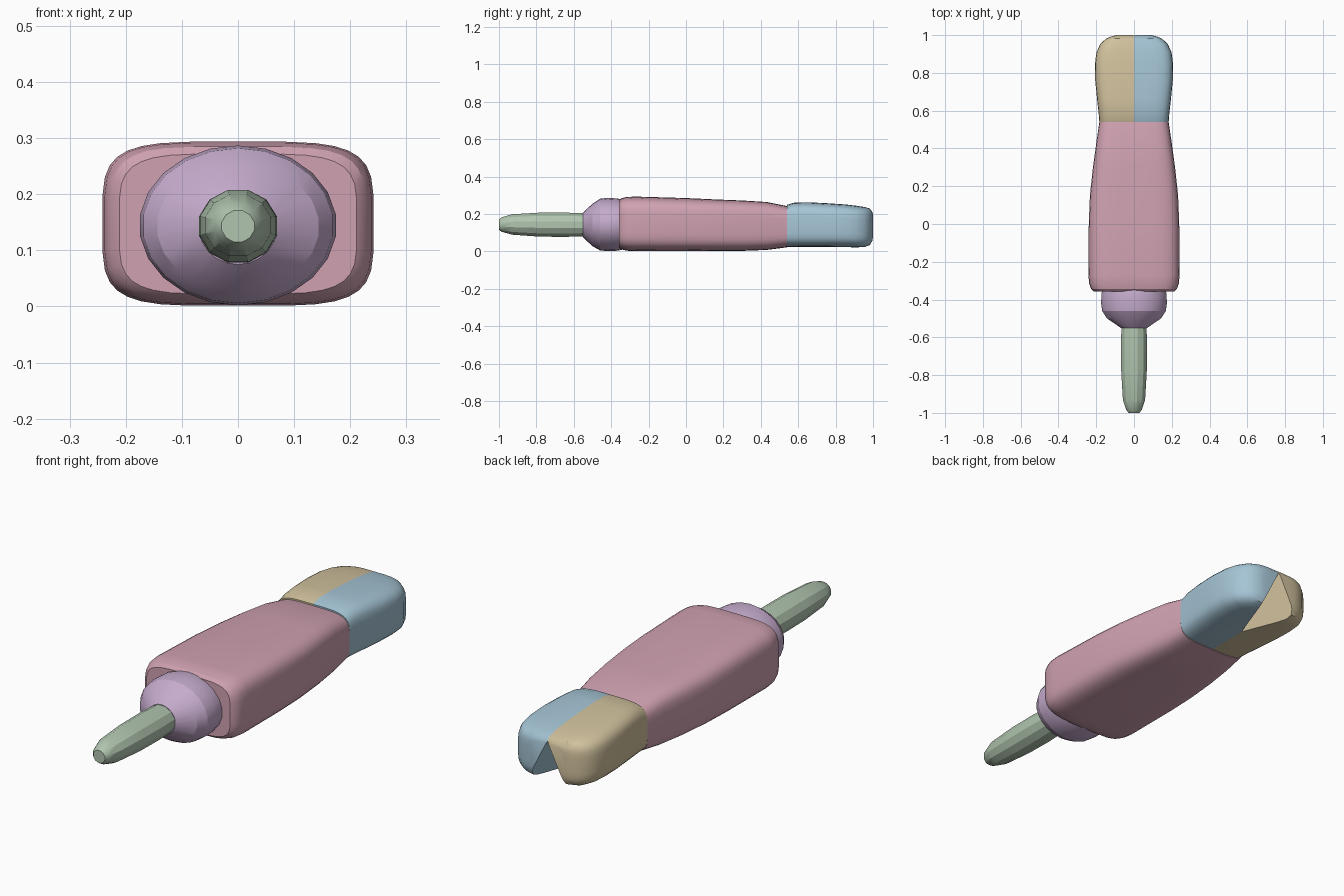
import bpy, bmesh
from math import cos, sin, tau, radians, copysign
from mathutils import Vector

if "Cube" in bpy.data.objects:
    bpy.data.objects.remove(bpy.data.objects["Cube"])


def loft(rings, sides, power):
    """Skin superelliptic rings (y, half_width, z_low, z_high) along y."""
    bm = bmesh.new()
    loops = []
    for y, hw, lo, hi in rings:
        loop = []
        for i in range(sides):
            a = tau * (i + 0.5) / sides
            c, s = cos(a), sin(a)
            x = copysign(abs(c) ** (2 / power), c) * hw
            z = copysign(abs(s) ** (2 / power), s) * (hi - lo) / 2
            loop.append(bm.verts.new((x, y, z + (lo + hi) / 2)))
        loops.append(loop)
    for a, b in zip(loops, loops[1:]):
        for i in range(sides):
            j = (i + 1) % sides
            bm.faces.new((a[i], a[j], b[j], b[i]))
    bm.faces.new(loops[0])
    bm.faces.new(loops[-1])
    bmesh.ops.recalc_face_normals(bm, faces=bm.faces)
    return bm


def cut(bm, point, normal):
    """Remove what lies on the normal side of a plane and cap the opening."""
    res = bmesh.ops.bisect_plane(
        bm, geom=bm.verts[:] + bm.edges[:] + bm.faces[:],
        plane_co=point, plane_no=normal, clear_outer=True)
    edges = [e for e in res["geom_cut"]
             if isinstance(e, bmesh.types.BMEdge) and e.is_boundary]
    bmesh.ops.contextual_create(bm, geom=edges)
    bmesh.ops.recalc_face_normals(bm, faces=bm.faces)


def finish(name, bm, color, angle=30):
    mesh = bpy.data.meshes.new(name)
    bm.to_mesh(mesh)
    bm.free()
    obj = bpy.data.objects.new(name, mesh)
    bpy.context.collection.objects.link(obj)
    mat = bpy.data.materials.new(name + "_colour")
    mat.diffuse_color = (*color, 1)
    mat.use_nodes = True
    mat.node_tree.nodes["Principled BSDF"].inputs["Base Color"].default_value = mat.diffuse_color
    mesh.materials.append(mat)
    bpy.ops.object.select_all(action='DESELECT')
    obj.select_set(True)
    bpy.context.view_layer.objects.active = obj
    bpy.ops.object.shade_smooth_by_angle(angle=radians(angle))


# Slim rounded tip
finish("tip", loft([
    (-1.0, .030, .114, .172), (-.985, .042, .104, .184),
    (-.93, .061, .088, .201), (-.78, .070, .077, .210),
    (-.64, .072, .076, .210), (-.53, .068, .080, .206)], 12, 2),
    (.44, .56, .43), 25)

# Oval collar
finish("collar", loft([
    (-.55, .070, .075, .208), (-.50, .145, .028, .256),
    (-.46, .170, .006, .282), (-.42, .176, .002, .287),
    (-.37, .174, .004, .284), (-.34, .168, .010, .278)], 22, 2),
    (.56, .41, .61), 20)

# Main body, slightly tapered to the rear
finish("body", loft([
    (-.358, .212, .022, .272), (-.345, .227, .011, .285),
    (-.315, .238, .004, .292), (-.27, .242, .001, .294),
    (0, .240, .001, .286), (.15, .234, .002, .279),
    (.30, .218, .003, .273), (.43, .200, .008, .265),
    (.54, .184, .022, .243)], 32, 4.4),
    (.63, .36, .44))

# Rear grip: two halves, parted by a wedge-shaped notch underneath
tail = [
    (.54, .184, .025, .250), (.58, .187, .024, .262),
    (.66, .196, .024, .263), (.76, .206, .024, .258),
    (.85, .207, .023, .252), (.91, .199, .022, .245),
    (.955, .178, .023, .238), (.982, .147, .032, .230),
    (.995, .115, .050, .215), (1.0, .090, .070, .200)]
for name, s, color in (("rear_grip_right", 1, (.38, .56, .67)),
                       ("rear_grip_left", -1, (.64, .54, .34))):
    bm = loft(tail, 32, 4.4)
    cut(bm, (0, 0, 0), (-s, 0, 0))
    start = Vector((0, .74, .024))
    top = Vector((0, 1, .215))
    low = Vector((s * .095, 1, .024))
    n = (top - start).cross(low - start)
    if n.x * s > 0:
        n = -n
    cut(bm, start, n)
    finish(name, bm, color)
